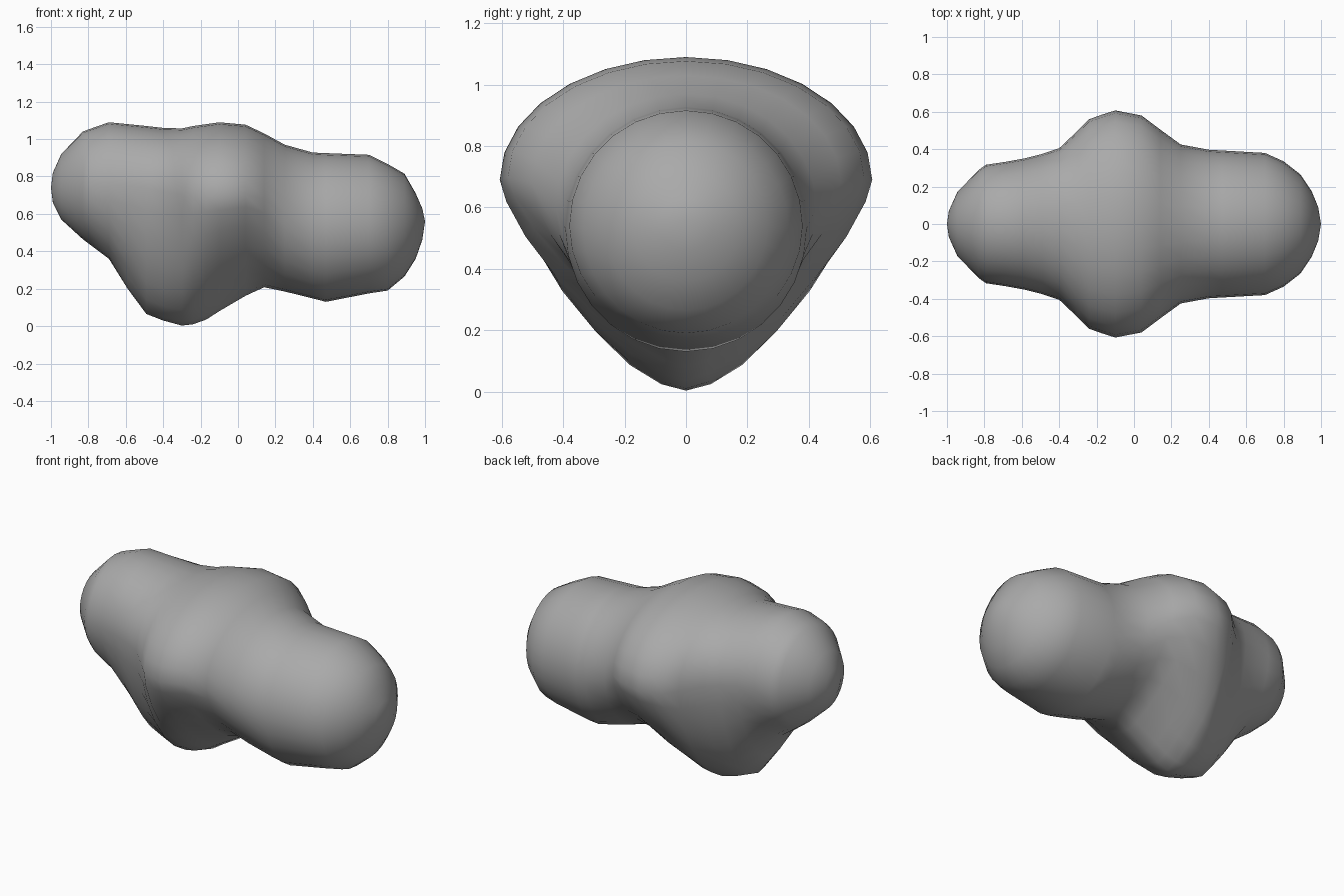
import bpy, bmesh, math

# Cross-sections along the length:
# x, top z, bottom z, half width, z of the widest point, roundness of underside
SECTIONS = [
    (-0.99, 0.82, 0.66, 0.07, 0.74, 2.0),
    (-0.945, 0.92, 0.57, 0.17, 0.745, 2.0),
    (-0.83, 1.04, 0.465, 0.29, 0.75, 2.0),
    (-0.79, 1.055, 0.435, 0.317, 0.75, 2.0),
    (-0.69, 1.09, 0.36, 0.332, 0.755, 1.95),
    (-0.59, 1.08, 0.20, 0.35, 0.75, 1.75),
    (-0.49, 1.07, 0.065, 0.375, 0.74, 1.75),
    (-0.40, 1.06, 0.03, 0.405, 0.72, 1.75),
    (-0.30, 1.057, 0.003, 0.50, 0.70, 1.65),
    (-0.24, 1.07, 0.01, 0.56, 0.69, 1.5),
    (-0.17, 1.08, 0.035, 0.585, 0.69, 1.42),
    (-0.10, 1.09, 0.08, 0.607, 0.69, 1.4),
    (0.04, 1.077, 0.162, 0.58, 0.70, 1.4),
    (0.14, 1.03, 0.208, 0.505, 0.68, 1.6),
    (0.25, 0.97, 0.185, 0.425, 0.60, 1.9),
    (0.40, 0.928, 0.148, 0.397, 0.54, 2.0),
    (0.47, 0.925, 0.13, 0.393, 0.53, 2.0),
    (0.70, 0.916, 0.175, 0.38, 0.54, 2.0),
    (0.80, 0.867, 0.19, 0.335, 0.53, 2.0),
    (0.89, 0.815, 0.265, 0.265, 0.54, 2.0),
    (0.95, 0.71, 0.36, 0.175, 0.54, 2.0),
    (0.985, 0.63, 0.46, 0.09, 0.545, 2.0),
]
SIDES = 28


def power(v, e):
    return math.copysign(abs(v) ** e, v) if abs(v) > 1e-6 else 0.0


def ring(bm, x, top, bottom, half, mid, round_):
    verts = []
    for i in range(SIDES):
        a = 2 * math.pi * i / SIDES
        c, s = math.cos(a), math.sin(a)
        if s >= 0:
            y, z = half * c, mid + (top - mid) * s
        else:
            y = half * power(c, 2 / round_)
            z = mid + (mid - bottom) * power(s, 2 / round_)
        verts.append(bm.verts.new((x, y, z)))
    return verts


# Skin the sections and close both rounded ends
bm = bmesh.new()
rings = [ring(bm, *s) for s in SECTIONS]
for a, b in zip(rings, rings[1:]):
    for i in range(SIDES):
        j = (i + 1) % SIDES
        bm.faces.new((a[i], a[j], b[j], b[i]))
for loop, tip in ((rings[0], (-1, 0, 0.74)), (rings[-1], (1, 0, 0.56))):
    v = bm.verts.new(tip)
    for i in range(SIDES):
        bm.faces.new((loop[i], loop[(i + 1) % SIDES], v))
bmesh.ops.recalc_face_normals(bm, faces=bm.faces)
for f in bm.faces:
    f.smooth = True

mesh = bpy.data.meshes.new("blob_body")
bm.to_mesh(mesh)
bm.free()

# Single grey colour
grey = bpy.data.materials.new("grey")
grey.diffuse_color = (0.4, 0.4, 0.4, 1)
mesh.materials.append(grey)
body = bpy.data.objects.new("blob_body", mesh)
bpy.context.collection.objects.link(body)
